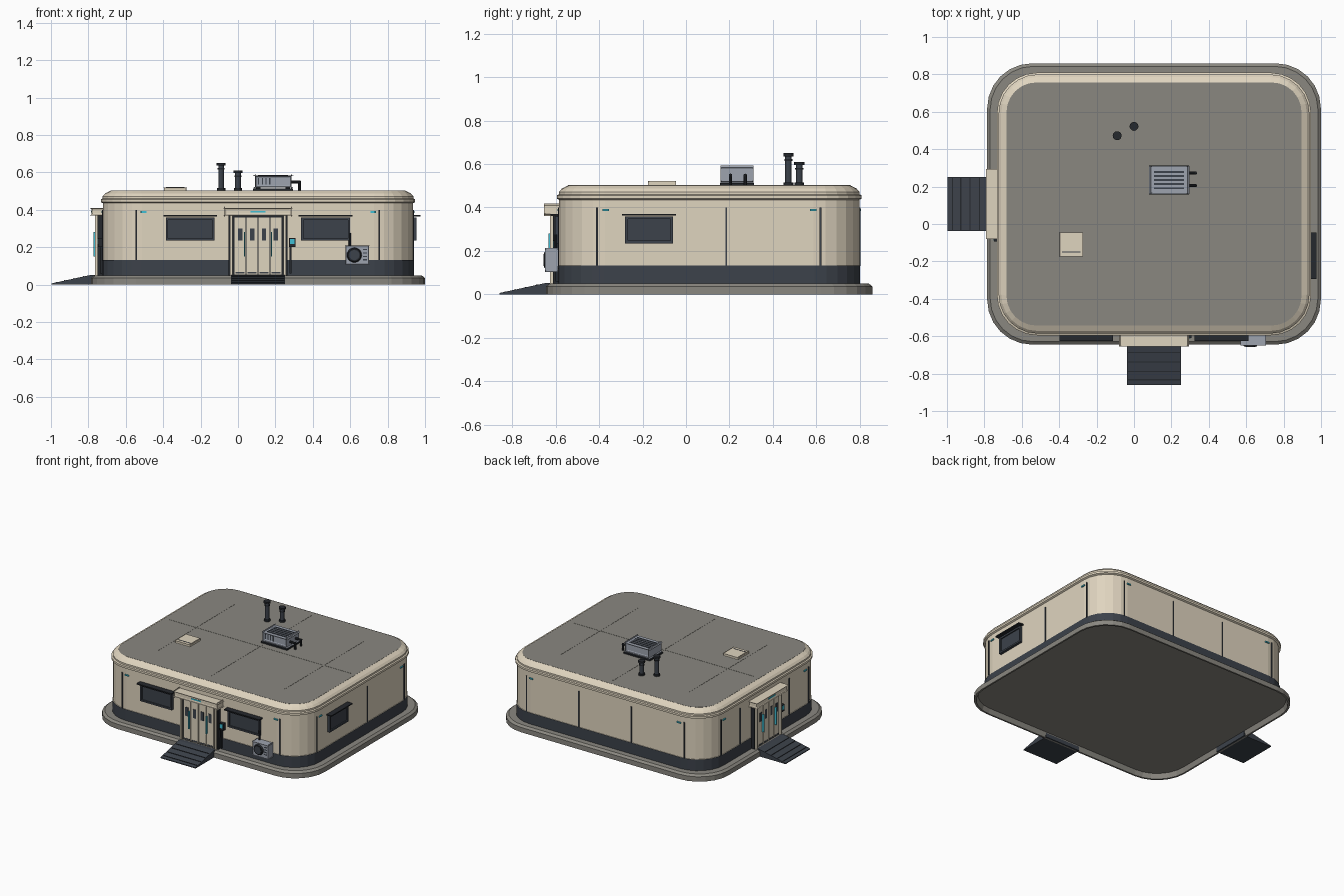
import bpy, bmesh, math
from mathutils import Matrix, Vector

if "Cube" in bpy.data.objects:
    bpy.data.objects.remove(bpy.data.objects["Cube"])


def material(name, col):
    m = bpy.data.materials.new(name)
    m.diffuse_color = (*col, 1)
    m.use_nodes = True
    m.node_tree.nodes["Principled BSDF"].inputs["Base Color"].default_value = m.diffuse_color
    return m


BEIGE = material("beige_panel", (0.74, 0.66, 0.52))
GREY = material("roof_grey", (0.255, 0.245, 0.217))
DARK = material("slate_dark", (0.045, 0.054, 0.069))
METAL = material("blue_grey_metal", (0.34, 0.37, 0.43))
BLACK = material("near_black", (0.018, 0.021, 0.026))
CYAN = material("cyan_light", (0.05, 0.52, 0.66))
CX, CY = 0.107, 0.107


def finish(name, bm, mats):
    bmesh.ops.recalc_face_normals(bm, faces=bm.faces)
    me = bpy.data.meshes.new(name)
    bm.to_mesh(me)
    bm.free()
    for m in mats:
        me.materials.append(m)
    ob = bpy.data.objects.new(name, me)
    bpy.context.collection.objects.link(ob)
    return ob


def rounded_stack(name, rings, mats, bottom=False, top=False):
    """Stack of rounded rectangles: (half x, half y, radius, z, material of band above)."""
    bm = bmesh.new()
    loops = []
    for hx, hy, r, z, _ in rings:
        loop = []
        for q, (sx, sy) in enumerate(((1, 1), (-1, 1), (-1, -1), (1, -1))):
            for i in range(7):
                a = math.pi / 2 * (q + i / 6)
                loop.append(bm.verts.new((CX + sx * (hx - r) + r * math.cos(a),
                                          CY + sy * (hy - r) + r * math.sin(a), z)))
        loops.append(loop)
    n = len(loops[0])
    for k in range(len(loops) - 1):
        for i in range(n):
            j = (i + 1) % n
            f = bm.faces.new((loops[k][i], loops[k][j], loops[k + 1][j], loops[k + 1][i]))
            f.material_index = rings[k][4]
    if bottom:
        bm.faces.new(loops[0])
    if top:
        bm.faces.new(loops[-1])
    return finish(name, bm, mats)


def box(name, M, u, v, z, mat, bevel=0):
    """Box on a wall frame: u along the wall, v outwards, z up."""
    bm = bmesh.new()
    bmesh.ops.create_cube(bm, size=1)
    for p in bm.verts:
        p.co = M @ Vector((u[0] + (p.co.x + .5) * (u[1] - u[0]),
                           -(v[0] + (p.co.y + .5) * (v[1] - v[0])),
                           z[0] + (p.co.z + .5) * (z[1] - z[0])))
    if bevel:
        bmesh.ops.bevel(bm, geom=list(bm.edges), offset=bevel, segments=2,
                        affect='EDGES', profile=0.5)
    return finish(name, bm, [mat])


def cylinder(name, a, b, r, mat, sides=12, r2=None):
    a, b = Vector(a), Vector(b)
    d = b - a
    M = Matrix.Translation((a + b) / 2) @ d.to_track_quat('Z', 'Y').to_matrix().to_4x4()
    bm = bmesh.new()
    bmesh.ops.create_cone(bm, cap_ends=True, segments=sides, radius1=r, radius2=r2 or r,
                          depth=d.length, matrix=M)
    return finish(name, bm, [mat])


def wall(x, y, deg):
    return Matrix.Translation((x, y, 0)) @ Matrix.Rotation(math.radians(deg), 4, 'Z')


# wall frames, each centred on its face
FRONT, LEFT = wall(CX, -.588, 0), wall(-.726, CY, -90)
RIGHT, BACK = wall(.94, CY, 90), wall(CX, .802, 180)

# hollow plinth with raised floor, walls with dark skirt, roof edge
rounded_stack("plinth", [(.868, .728, .225, .036, 0), (.880, .740, .235, 0, 0),
                         (.892, .752, .24, 0, 0), (.892, .752, .24, .036, 0),
                         (.876, .736, .23, .049, 0), (.82, .68, .2, .049, 0)], [GREY], bottom=True)
rounded_stack("walls", [(.833, .695, .21, .045, 1), (.833, .695, .21, .132, 0),
                        (.829, .691, .21, .132, 0), (.829, .691, .21, .44, 0)], [BEIGE, DARK])
rounded_stack("roof_edge", [(.829, .691, .21, .435, 0), (.840, .702, .215, .441, 0),
                            (.840, .702, .215, .456, 0), (.831, .693, .21, .460, 0),
                            (.831, .693, .21, .472, 0), (.817, .679, .195, .487, 0),
                            (.789, .650, .16, .502, 0)], [BEIGE])
rounded_stack("roof_deck", [(.789, .650, .16, .498, 0), (.789, .650, .16, .503, 0)],
              [GREY], top=True)

# roof seams
ROOF = wall(CX, CY, 0)
box("roof_seam_long", ROOF, (-.75, .75), (-.003, .003), (.50, .5042), GREY)
for u, h in ((-.527, .46), (0, .6), (.527, .46)):
    box("roof_seam_cross", ROOF, (u - .003, u + .003), (-h, h), (.50, .5042), GREY)

# wall seams and marker lights
for M, seams, lights in ((FRONT, (-.652, .648), (-.612, .617)),
                         (BACK, (-.648, -.216, .216, .652), (-.61, .61)),
                         (RIGHT, (-.517, .078, .513), (-.477, .478)),
                         (LEFT, (-.513, -.29, .29, .517), (-.477, .477))):
    for u in seams:
        box("wall_seam", M, (u - .004, u + .004), (-.004, .001), (.13, .40), DARK)
    for u in lights:
        box("marker_light", M, (u - .015, u + .015), (-.004, .004), (.384, .393), CYAN)


def window(M, u0, u1):
    box("window_glass", M, (u0 + .01, u1 - .01), (-.005, .006), (.245, .350), DARK)
    # raised frame bars
    for z in (.235, .346):
        box("window_frame", M, (u0, u1), (-.005, .015), (z, z + .012), DARK)
    for u in (u0, u1 - .012):
        box("window_frame", M, (u, u + .012), (-.005, .015), (.235, .358), DARK)
    box("window_hood", M, (u0 - .014, u1 + .014), (-.005, .037), (.363, .371), BLACK)


window(FRONT, -.492, -.232)
window(FRONT, .230, .492)
window(RIGHT, -.387, -.167)


def doorway(M):
    # frame, leaves and panes
    box("door_frame", M, (-.15, .15), (-.01, .022), (.045, .375), BLACK)
    for i in range(4):
        u = -.128 + i * .064
        box("door_leaf", M, (u + .003, u + .061), (.01, .03), (.055, .36), BEIGE)
        box("door_pane", M, (u + .02, u + .044), (.028, .033), (.235, .30), DARK)
        box("door_base_strip", M, (u + .008, u + .056), (.028, .032), (.06, .068), DARK)
    for s in (-1, 1):
        box("door_handle", M, (s * .072 - .003, s * .072 + .003), (.028, .046), (.15, .28), CYAN)
        a, b = sorted((s * .136, s * .149))
        box("door_post", M, (a, b), (.01, .038), (.045, .372), BEIGE)
        a, b = sorted((s * .149, s * .158))
        box("door_post_trim", M, (a, b), (-.005, .024), (.045, .372), BLACK)
    # canopy with light
    box("door_canopy", M, (-.178, .178), (-.01, .057), (.370, .409), BEIGE, .009)
    box("canopy_light", M, (-.04, .04), (.05, .060), (.385, .394), CYAN)
    # access panel
    box("access_post", M, (.168, .178), (-.005, .012), (.06, .21), BLACK)
    box("access_panel", M, (.167, .200), (-.005, .022), (.2, .25), BLACK)
    box("access_screen", M, (.171, .196), (.02, .025), (.216, .245), CYAN)
    # wedge ramp with grip strips
    bm = bmesh.new()
    prof = ((.035, 0), (.035, .052), (.06, .052), (.272, .006), (.272, 0))
    sides = [[bm.verts.new(M @ Vector((s * .145, -v, z))) for v, z in prof] for s in (-1, 1)]
    bm.faces.new(sides[0])
    bm.faces.new(sides[1])
    for i in range(5):
        j = (i + 1) % 5
        bm.faces.new((sides[0][i], sides[0][j], sides[1][j], sides[1][i]))
    finish("ramp", bm, [DARK])
    for v in (.1, .15, .2, .245):
        z = .052 - (v - .06) * .046 / .212
        box("ramp_grip", M, (-.138, .138), (v - .003, v + .003), (z - .003, z + .002), BLACK)


doorway(FRONT)
doorway(LEFT)

# wall-mounted cooling unit with fan and grille
box("wall_cooler", FRONT, (.468, .593), (.006, .056), (.108, .208), METAL, .005)
box("wall_cooler_bracket", FRONT, (.49, .57), (-.005, .02), (.12, .19), BLACK)
cylinder("cooler_fan", (.622, -.64, .158), (.622, -.655, .158), .042, BLACK, 20, .034)
cylinder("cooler_fan_hub", (.622, -.65, .158), (.622, -.657, .158), .027, DARK, 16)
for i in range(4):
    z = .13 + i * .018
    box("cooler_grille", FRONT, (.56, .584), (.052, .058), (z, z + .006), DARK)
cylinder("cooler_pipe", (.597, -.6, .2), (.597, -.6, .275), .006, BLACK, 8)

# rooftop cooling unit
U = wall(.187, .235, 0)
box("roof_unit_base", U, (-.108, .108), (-.078, .078), (.502, .513), BLACK)
for u in (-.08, .08):
    box("roof_unit_foot", U, (u - .012, u + .012), (-.055, .055), (.51, .53), BLACK)
box("roof_unit", U, (-.095, .098), (-.064, .064), (.520, .582), METAL, .011)
for i in range(5):
    v = -.044 + i * .022
    box("roof_unit_slat", U, (-.08, .08), (v - .005, v + .005), (.578, .585), DARK)
for i in range(4):
    u = -.08 + i * .02
    box("roof_unit_side_vent", U, (u, u + .006), (.06, .067), (.535, .57), DARK)
for y in (.205, .272):
    cylinder("roof_unit_pipe", (.27, y, .548), (.335, y, .548), .008, BLACK, 8)
    cylinder("roof_unit_downpipe", (.329, y, .553), (.329, y, .503), .008, BLACK, 8)

# vent pipes
for x, y, top in ((-.09, .472, .65), (0, .522, .61)):
    cylinder("vent_collar", (x, y, .502), (x, y, .516), .022, BLACK)
    cylinder("vent_pipe", (x, y, .502), (x, y, top - .01), .015, DARK)
    cylinder("vent_ring", (x, y, top - .035), (x, y, top - .027), .019, BLACK)
    cylinder("vent_cap", (x, y, top - .014), (x, y, top), .024, BLACK)

# roof hatch
H = wall(-.336, -.11, 0)
box("roof_hatch", H, (-.06, .06), (-.06, .06), (.502, .519), BEIGE, .004)
box("hatch_hinge", H, (-.05, .05), (.038, .043), (.516, .5205), DARK)
